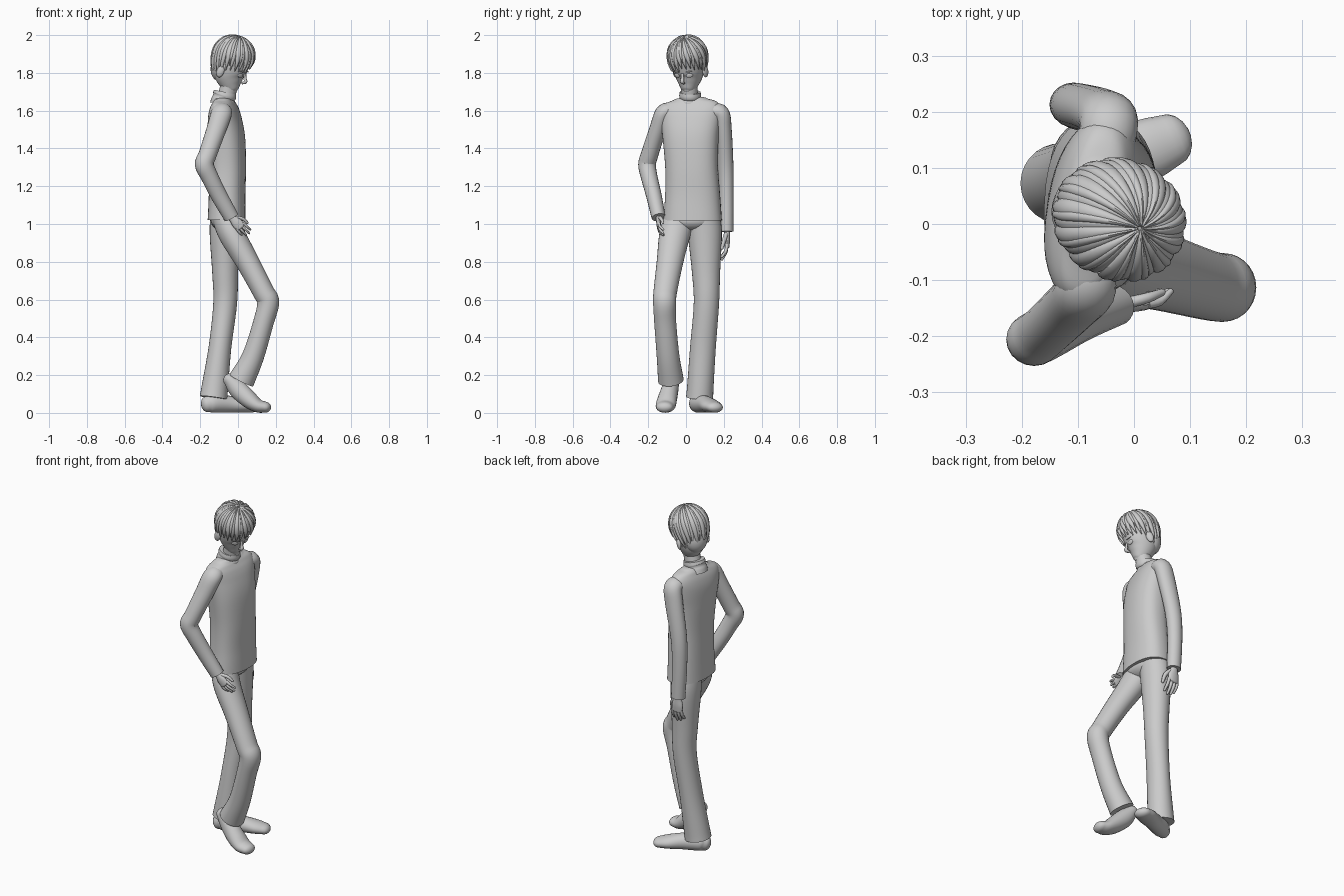
import bpy, bmesh, math, random
from mathutils import Vector, Matrix

if "Cube" in bpy.data.objects:
    bpy.data.objects.remove(bpy.data.objects["Cube"])

random.seed(4)
X, Z = Vector((1, 0, 0)), Vector((0, 0, 1))
grey = bpy.data.materials.new("plain grey")
grey.diffuse_color = (0.6, 0.6, 0.6, 1)
grey.use_nodes = True
grey.node_tree.nodes["Principled BSDF"].inputs["Base Color"].default_value = grey.diffuse_color


def spline(pts, n):
    """Catmull-Rom through tuples of (x, y, z, r1, r2)."""
    P = [Vector(p) for p in pts]
    P = [P[0] * 2 - P[1]] + P + [P[-1] * 2 - P[-2]]
    out = []
    for i in range(1, len(P) - 2):
        a, b, c, d = P[i - 1:i + 3]
        for k in range(n):
            t = k / n
            out.append((b * 2 + (c - a) * t + (a * 2 - b * 5 + c * 4 - d) * t * t
                        + (b * 3 - a - c * 3 + d) * t ** 3) * 0.5)
    return out + [P[-2]]


def tube(bm, pts, ref=X, n=5, sides=20, power=2.0, dome=(0, 0)):
    """Loft ellipses along a path; r1 lies along ref, r2 across it."""
    S = spline(pts, n)
    C = [Vector(s[:3]) for s in S]
    rings = []
    for i, s in enumerate(S):
        t = (C[min(i + 1, len(C) - 1)] - C[max(i - 1, 0)]).normalized()
        f = ref(C[i]) if callable(ref) else ref
        f = (f - t * f.dot(t)).normalized()
        rings.append((C[i], t, f, t.cross(f), s[3], s[4]))

    def cap(ring, sign, length):
        c, t, f, g, a, b = ring
        return [(c + t * sign * length * math.sin(k * math.pi / 9), t, f, g,
                 a * math.cos(k * math.pi / 9), b * math.cos(k * math.pi / 9)) for k in (1, 2, 3, 4)]
    if dome[0]:
        rings = cap(rings[0], -1, dome[0])[::-1] + rings
    if dome[1]:
        rings += cap(rings[-1], 1, dome[1])
    loops = []
    for c, t, f, g, a, b in rings:
        loop = []
        for k in range(sides):
            u, v = math.cos(2 * math.pi * k / sides), math.sin(2 * math.pi * k / sides)
            u = math.copysign(abs(u) ** (2 / power), u)
            v = math.copysign(abs(v) ** (2 / power), v)
            loop.append(bm.verts.new(c + f * a * u + g * b * v))
        loops.append(loop)
    for p, q in zip(loops, loops[1:]):
        for k in range(sides):
            j = (k + 1) % sides
            bm.faces.new((p[k], p[j], q[j], q[k]))
    bm.faces.new(loops[0][::-1])
    bm.faces.new(loops[-1])


def blob(bm, pos, radii, rot=Matrix()):
    bmesh.ops.create_uvsphere(bm, u_segments=24, v_segments=16, radius=1,
                              matrix=Matrix.Translation(pos) @ rot @ Matrix.Diagonal((*radii, 1)))


def finish(bm, name, M=Matrix()):
    bmesh.ops.recalc_face_normals(bm, faces=bm.faces)
    bm.transform(M)
    me = bpy.data.meshes.new(name)
    bm.to_mesh(me)
    bm.free()
    me.materials.append(grey)
    ob = bpy.data.objects.new(name, me)
    bpy.context.collection.objects.link(ob)
    bpy.ops.object.select_all(action='DESELECT')
    ob.select_set(True)
    bpy.context.view_layer.objects.active = ob
    bpy.ops.object.shade_smooth_by_angle(angle=math.radians(45))


def part(name, pts, **kw):
    bm = bmesh.new()
    tube(bm, pts, **kw)
    finish(bm, name)


# Shirt body, twisting slightly towards the shoulders
def chest_front(p):
    a = -0.05 - 0.12 * max(0, min(1, (p.z - 1.1) / 0.45))
    return Vector((math.cos(a), math.sin(a), 0))


part("shirt_body", [(-.06, .035, 1.02, .1, .155), (-.058, .035, 1.15, .096, .146), (-.055, .03, 1.3, .096, .14),
                    (-.06, .025, 1.45, .095, .148), (-.07, .025, 1.55, .085, .16), (-.074, .024, 1.605, .072, .165),
                    (-.075, .023, 1.64, .056, .145), (-.075, .022, 1.66, .045, .09)],
     ref=chest_front, sides=40, power=2.4, dome=(0, .012))

# Collar and neck
part("collar", [(-.082, .022, 1.635, .066, .066), (-.079, .022, 1.655, .063, .06), (-.076, .022, 1.668, .058, .056),
                (-.072, .022, 1.68, .063, .058), (-.068, .022, 1.698, .06, .055)], sides=28)
part("neck", [(-.075, .022, 1.64, .048, .046), (-.055, .018, 1.7, .046, .044), (-.035, .01, 1.8, .046, .046)])

# Sleeves
part("left_sleeve", [(-.05, .14, 1.595, .05, .045), (-.045, .185, 1.585, .052, .045), (-.062, .2, 1.5, .052, .042),
                     (-.1, .21, 1.31, .046, .041), (-.108, .214, 1.15, .042, .038), (-.1, .215, .96, .04, .036)],
     dome=(.03, 0))
part("right_sleeve", [(-.085, -.085, 1.6, .05, .045), (-.088, -.12, 1.585, .055, .045), (-.115, -.15, 1.5, .052, .045),
                      (-.16, -.192, 1.37, .048, .046), (-.178, -.206, 1.315, .05, .047),
                      (-.15, -.195, 1.25, .046, .044), (-.1, -.17, 1.15, .044, .041), (-.035, -.145, 1.035, .04, .037)],
     dome=(.03, 0))


# Hands
def hand(name, wrist, d, thumb, palm, s):
    w, d, thumb, palm = (Vector(v) for v in (wrist, d, thumb, palm))
    d.normalize()
    thumb = (thumb - d * thumb.dot(d)).normalized()
    bm = bmesh.new()

    def finger(points, r, **kw):
        tube(bm, [(*(w + (d * a + thumb * b + palm * c) * s), e * r * s, e * r * s) for a, b, c, e in points],
             ref=thumb, n=3, sides=10, dome=(0, r * s), **kw)
    tube(bm, [(*(w + d * a * s), b * s, c * s) for a, b, c in
              ((-.03, .022, .018), (.01, .023, .016), (.05, .034, .016), (.085, .034, .013))],
         ref=thumb, sides=16, dome=(0, .01))
    for off, length in ((.027, .06), (.009, .072), (-.009, .066), (-.026, .05)):
        finger([(.075, off, 0, 1), (.08 + length * .5, off * 1.15, .006, .95),
                (.08 + length, off * 1.2, .026, .75)], .0095)
    finger([(.02, .018, .005, 1.2), (.055, .045, .015, 1.1), (.095, .05, .026, .8)], .0105)
    finish(bm, name)


hand("left_hand", (-.1, .217, .965), (.08, 0, -1), (1, 0, 0), (0, -1, 0), 1.0)
hand("right_hand", (-.035, -.145, 1.035), (.7, .02, -.72), (.7, 0, .7), (0, 1, 0), .82)

# Trousers
part("left_trouser_leg", [(-.065, .09, 1.06, .08, .085), (-.07, .1, .95, .08, .09), (-.068, .106, .75, .069, .075),
                          (-.068, .108, .58, .063, .067), (-.095, .09, .35, .06, .068),
                          (-.122, .076, .14, .07, .07), (-.13, .072, .08, .073, .072)], sides=28)
part("right_trouser_leg", [(-.075, -.02, 1.06, .07, .08), (-.035, -.058, .95, .07, .082), (.05, -.085, .8, .062, .07),
                           (.135, -.11, .64, .057, .062), (.16, -.113, .585, .058, .061),
                           (.135, -.11, .48, .054, .058), (.08, -.095, .3, .058, .06),
                           (.018, -.08, .172, .07, .068)], sides=28)
bm = bmesh.new()
blob(bm, (-.06, .03, 1.02), (.085, .135, .06))
finish(bm, "trouser_seat")

# Shoes: the left one flat, the right one on its toes
part("left_shoe", [(-.165, .052, .046, .042, .036), (-.135, .064, .05, .049, .048), (-.05, .1, .046, .045, .047),
                   (.02, .131, .037, .036, .055), (.065, .15, .03, .029, .047)], ref=Z, dome=(.03, .037))
part("right_shoe", [(-.045, -.075, .178, .035, .04), (0, -.085, .125, .05, .045), (.06, -.1, .069, .046, .052),
                    (.105, -.108, .038, .036, .053), (.145, -.113, .03, .029, .045)], ref=Z, dome=(.03, .03))

# Head frame: bowed and turned towards the right
HEAD = (Matrix.Translation((-.022, .006, 1.883)) @ Matrix.Rotation(-.4, 4, 'Z') @ Matrix.Rotation(.35, 4, 'Y'))

bm = bmesh.new()
tube(bm, [(.062, 0, -.176, .02, .018), (.052, 0, -.165, .036, .034), (.03, 0, -.135, .062, .056),
          (.01, 0, -.095, .084, .075), (0, 0, -.04, .095, .086), (0, 0, .03, .095, .088), (0, 0, .08, .06, .06)],
     sides=28, dome=(.005, .01))
tube(bm, [(.09, 0, -.06, .005, .007), (.1, 0, -.085, .008, .009), (.108, 0, -.1, .009, .011),
          (.092, 0, -.113, .006, .009)], sides=10, dome=(.003, .003))
for s in (-1, 1):
    blob(bm, (-.012, s * .088, -.085), (.02, .011, .032), Matrix.Rotation(s * -.3, 4, 'Z'))
finish(bm, "head", HEAD)

# Eyes and brows as thin plates on the face
bm = bmesh.new()
for s in (-1, 1):
    blob(bm, (.083, s * .036, -.073), (.004, .018, .012), Matrix.Rotation(s * .45, 4, 'Z'))
    blob(bm, (.087, s * .038, -.05), (.004, .02, .003), Matrix.Rotation(s * .45, 4, 'Z'))
finish(bm, "eyes", HEAD)

# Hair: swirled locks from the crown over a plain cap
bm = bmesh.new()
blob(bm, (-.006, 0, .002), (.104, .096, .106))
blob(bm, (-.043, 0, -.06), (.062, .072, .09))
N = 26


def lock(a, end, lift, wide):
    pts = []
    for k in range(8):
        t = k / 7
        p = .06 + (end - .06) * t
        az = a + .3 * t
        taper = 1 if t < .6 else 1 - .88 * ((t - .6) / .4) ** 1.3
        zr = .107 if p < math.pi / 2 else .155
        r = lift - .003 * (t > .9)
        pts.append(((.104 + r) * math.sin(p) * math.cos(az) - .003, (.094 + r) * math.sin(p) * math.sin(az),
                    (zr + (r if p < math.pi / 2 else 0)) * math.cos(p), .011 * (.35 + .65 * taper) * (.4 + .6 * math.sin(min(p, 1.5))),
                    wide * taper * math.pi * .108 * max(math.sin(p), .12) / N))
    tube(bm, pts, ref=lambda q: Vector((q.x, q.y, max(q.z, 0) + .001)), n=3, sides=10, dome=(.002, .002))


for i in range(N):
    a = 2 * math.pi * i / N
    back = (1 - math.cos(a + .3)) / 2
    end = 1.8 + .75 * back ** 1.2 + random.uniform(-.08, .12)
    lock(a - .0, end, .002 + .004 * (i % 2), 1.3)
    if i % 2:
        lock(a + .12, end - .22, .007, .9)
finish(bm, "hair", HEAD)
